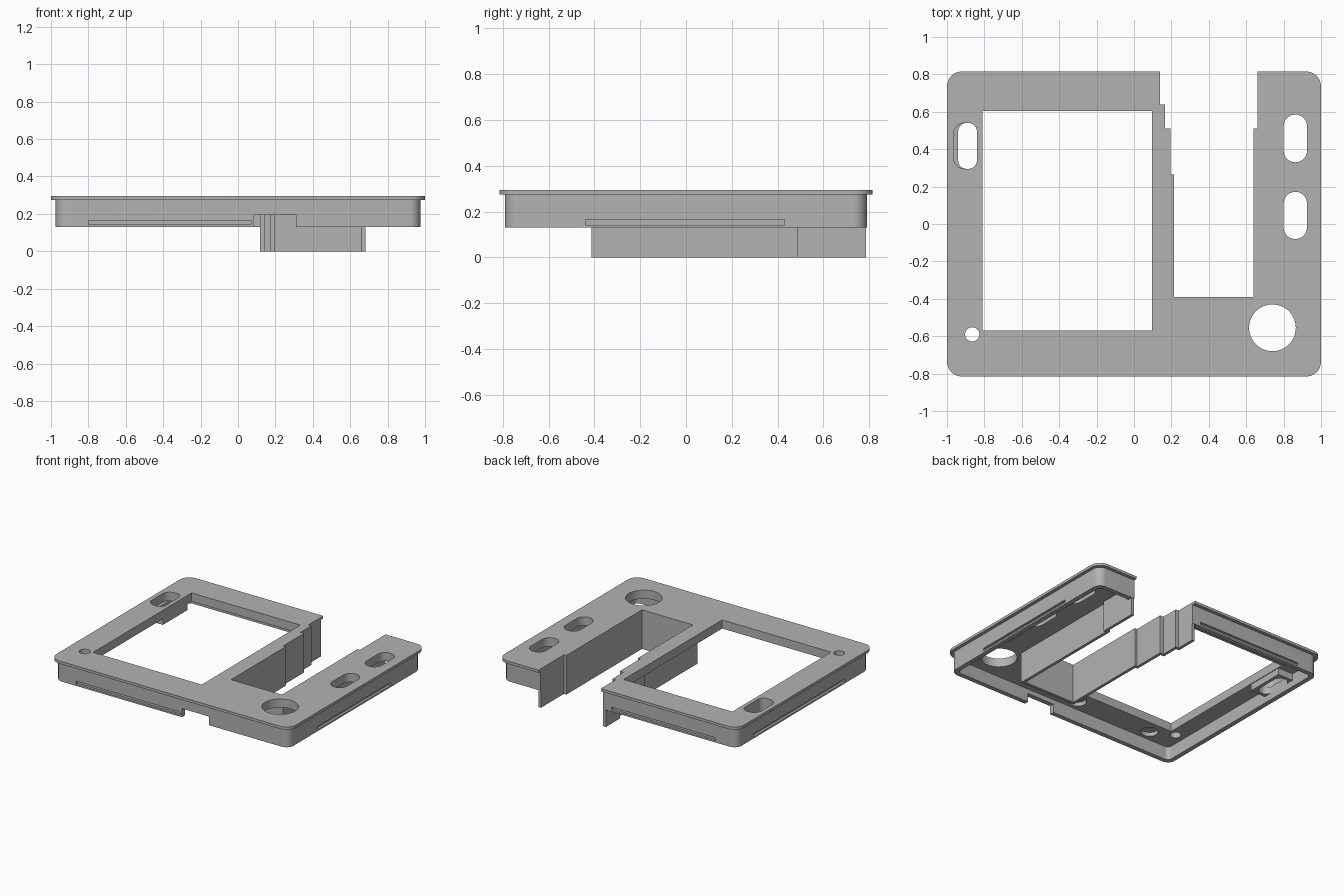
import bpy
import bmesh
from math import cos, sin, pi

cube = bpy.data.objects.get("Cube")
if cube:
    bpy.data.objects.remove(cube)

grey = bpy.data.materials.new("plain grey")
grey.use_nodes = True
COLOUR = (0.45, 0.45, 0.45, 1)
grey.diffuse_color = COLOUR
grey.node_tree.nodes["Principled BSDF"].inputs["Base Color"].default_value = COLOUR


def rounded(x0, x1, y0, y1, r, seg=10):
    """Outline of a rectangle with round corners."""
    pts = []
    corners = [(x1 - r, y1 - r), (x0 + r, y1 - r), (x0 + r, y0 + r), (x1 - r, y0 + r)]
    for q, (cx, cy) in enumerate(corners):
        for i in range(seg + 1):
            a = (q + i / seg) * pi / 2
            pts.append((cx + r * cos(a), cy + r * sin(a)))
    return pts


def rect(x0, x1, y0, y1):
    return [(x0, y0), (x1, y0), (x1, y1), (x0, y1)]


def disc(cx, cy, r, n=40):
    return [(cx + r * cos(2 * pi * i / n), cy + r * sin(2 * pi * i / n)) for i in range(n)]


def prism(name, outline, z0, z1):
    """Upright solid with the given outline."""
    bm = bmesh.new()
    base = bm.faces.new([bm.verts.new((x, y, z0)) for x, y in outline])
    new = bmesh.ops.extrude_face_region(bm, geom=[base])["geom"]
    bmesh.ops.translate(bm, vec=(0, 0, z1 - z0),
                        verts=[v for v in new if isinstance(v, bmesh.types.BMVert)])
    bmesh.ops.remove_doubles(bm, verts=bm.verts[:], dist=0.0002)
    bmesh.ops.recalc_face_normals(bm, faces=bm.faces[:])
    mesh = bpy.data.meshes.new(name)
    bm.to_mesh(mesh)
    bm.free()
    mesh.materials.append(grey)
    obj = bpy.data.objects.new(name, mesh)
    bpy.context.collection.objects.link(obj)
    return obj


def combine(body, operation, outline, z0, z1):
    """Apply one boolean with a temporary prism."""
    tool = prism("tool", outline, z0, z1)
    mod = body.modifiers.new("boolean", "BOOLEAN")
    mod.operation = operation
    mod.solver = "EXACT"
    mod.object = tool
    bpy.context.view_layer.objects.active = body
    bpy.ops.object.modifier_apply(modifier=mod.name)
    bpy.data.objects.remove(tool)


# Hollow tray: skirt wall under a thick face plate
W, D, T = 0.975, 0.79, 0.035
shell = prism("frame_shell", rounded(-W, W, -D, D, 0.06), 0.13, 0.285)
combine(shell, "DIFFERENCE", rounded(T - W, W - T, T - D, D - T, 0.03), 0.05, 0.23)

# Overhanging lip
combine(shell, "UNION", rounded(-1, 1, -0.815, 0.815, 0.08), 0.275, 0.295)

# Collar below the left oblong hole
combine(shell, "UNION", rect(-0.96, -0.815, 0.27, 0.565), 0.18, 0.24)

# Stepped slot: a deep wall follows the opening cut at the back
right_steps = [(0.64, 0.51), (0.66, 0.51)]
left_steps = [(0.14, 0.64), (0.165, 0.64), (0.165, 0.51), (0.195, 0.51),
              (0.195, 0.265), (0.215, 0.265)]


def slot(grow, back):
    pts = [(0.215 - grow, -0.39 - grow), (0.64 + grow, -0.39 - grow)]
    pts += [(x + grow, y - grow) for x, y in right_steps]
    pts += [(0.66 + grow, back), (0.14 - grow, back)]
    return pts + [(x - grow, y - grow) for x, y in left_steps]


combine(shell, "UNION", slot(0.022, 0.786), 0, 0.28)
combine(shell, "DIFFERENCE", slot(0, 0.9), -0.1, 0.4)

# Window and holes through the face plate
openings = [
    rect(-0.81, 0.097, -0.57, 0.605),
    disc(0.74, -0.555, 0.125, 64),
    disc(-0.865, -0.59, 0.038),
    rounded(0.8, 0.925, 0.33, 0.585, 0.062),
    rounded(0.8, 0.925, -0.08, 0.172, 0.062),
]
for outline in openings:
    combine(shell, "DIFFERENCE", outline, 0.1, 0.4)
combine(shell, "DIFFERENCE", rounded(-0.94, -0.84, 0.295, 0.54, 0.045), 0.16, 0.4)
combine(shell, "DIFFERENCE", rounded(-0.965, -0.84, 0.295, 0.54, 0.06), 0.23, 0.4)

# Round recesses in the underside
for x in (-0.7, -0.06):
    combine(shell, "DIFFERENCE", disc(x, -0.67, 0.06), 0.2, 0.26)

# Notch in the front skirt
combine(shell, "DIFFERENCE", rect(0.085, 0.31, -0.85, -0.74), 0.05, 0.195)

# Long shallow grooves around the skirt
G = 0.018
grooves = [
    rect(-0.8, 0.07, -D - 0.01, -D + G),
    rect(-0.8, 0.07, D - G, D + 0.01),
    rect(W - G, W + 0.01, -0.44, 0.43),
    rect(-W - 0.01, -W + G, -0.5, 0.59),
]
for outline in grooves:
    combine(shell, "DIFFERENCE", outline, 0.142, 0.165)

# Smooth round corners, keep the edges crisp
bpy.ops.object.select_all(action="DESELECT")
shell.select_set(True)
bpy.context.view_layer.objects.active = shell
bpy.ops.object.shade_smooth_by_angle(angle=pi / 6)
